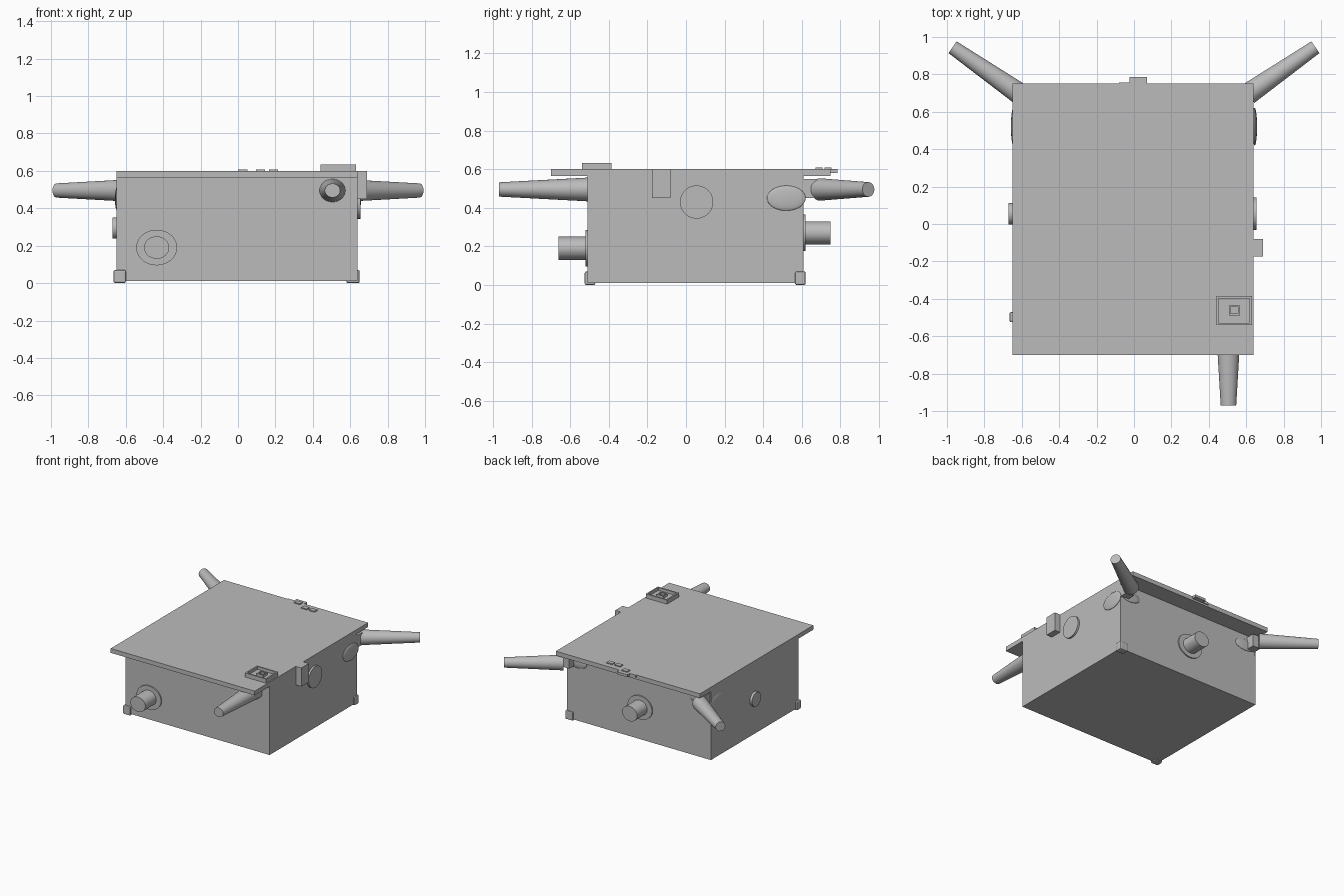
import bpy
from mathutils import Vector

cube = bpy.data.objects.get("Cube")
if cube:
    bpy.data.objects.remove(cube, do_unlink=True)

GREY = (0.5, 0.5, 0.5, 1.0)
mat = bpy.data.materials.new("plain grey")
mat.use_nodes = True
mat.diffuse_color = GREY
mat.node_tree.nodes["Principled BSDF"].inputs["Base Color"].default_value = GREY


def finish(name):
    ob = bpy.context.object
    ob.name = name
    ob.data.materials.append(mat)
    return ob


def box(name, x, y, z, bevel=0):
    """Block given as (min, max) along each axis."""
    spans = (x, y, z)
    bpy.ops.mesh.primitive_cube_add(size=1, location=[(a + b) / 2 for a, b in spans])
    ob = finish(name)
    ob.scale = [b - a for a, b in spans]
    bpy.ops.object.transform_apply(location=False, rotation=False, scale=True)
    if bevel:
        mod = ob.modifiers.new("soft edges", "BEVEL")
        mod.width, mod.segments = bevel, 2
    return ob


def rod(name, start, end, r1, r2=None, stretch=1.0):
    """Round bar from start to end, optionally tapered and widened sideways."""
    a, b = Vector(start), Vector(end)
    bpy.ops.mesh.primitive_cone_add(vertices=40, radius1=r1, radius2=r2 or r1,
                                    depth=(b - a).length, location=(a + b) / 2)
    ob = finish(name)
    ob.rotation_euler = (b - a).to_track_quat("Z", "Y").to_euler()
    ob.scale.x = stretch
    bpy.ops.object.shade_smooth_by_angle()
    return ob


def lens(name, centre, radii):
    """Shallow rounded swelling on a wall."""
    bpy.ops.mesh.primitive_uv_sphere_add(segments=32, ring_count=16, location=centre)
    ob = finish(name)
    ob.scale = radii
    bpy.ops.object.shade_smooth()
    return ob


def frame(name, x, y, z, wall):
    """Low rectangular rim with an open middle."""
    (x0, x1), (y0, y1) = x, y
    box(name + "_front", x, (y0, y0 + wall), z)
    box(name + "_back", x, (y1 - wall, y1), z)
    box(name + "_right", (x0, x0 + wall), (y0 + wall, y1 - wall), z)
    box(name + "_left", (x1 - wall, x1), (y0 + wall, y1 - wall), z)


# Main case and overhanging lid
box("case", (-0.65, 0.64), (-0.51, 0.61), (0.01, 0.57))
box("lid", (-0.65, 0.64), (-0.70, 0.75), (0.565, 0.60))

# Carrying handles: one at the front, two splayed at the rear corners
rod("front_handle", (0.505, -0.50, 0.495), (0.505, -0.97, 0.495), 0.062, 0.037, 1.12)
for side, label in ((1, "left"), (-1, "right")):
    rod(f"rear_handle_{label}", (side * 0.61, 0.695, 0.495),
        (side * 0.97, 0.945, 0.495), 0.058, 0.038)
    box(f"handle_mount_{label}", sorted((side * 0.57, side * 0.64)),
        (0.60, 0.68), (0.45, 0.55))
    lens(f"side_socket_{label}", (side * 0.645, 0.52, 0.45), (0.013, 0.10, 0.065))
    lens(f"rear_socket_{label}", (side * 0.55, 0.61, 0.48), (0.09, 0.012, 0.045))

# Pipe stubs with thin flanges
for label, x, z, wall, tip in (("front", -0.435, 0.19, -0.51, -0.66),
                               ("rear", -0.02, 0.27, 0.61, 0.75)):
    out = 0.01 if tip > 0 else -0.01
    rod(f"{label}_pipe", (x, wall, z), (x, tip, z), 0.06, stretch=1.12)
    rod(f"{label}_flange", (x, wall - out, z), (x, wall + out, z), 0.095, stretch=1.15)

# Round plates on the sides
rod("left_disc", (0.63, 0.055, 0.43), (0.655, 0.055, 0.43), 0.086)
rod("right_disc", (-0.64, 0.055, 0.295), (-0.67, 0.055, 0.295), 0.057)

# Side and rear latches
box("side_latch", (0.63, 0.69), (-0.175, -0.08), (0.45, 0.60))
box("rear_latch", (-0.025, 0.07), (0.74, 0.785), (0.58, 0.60))
box("rear_tab", (-0.08, -0.02), (0.74, 0.757), (0.58, 0.60))

# Corner feet
box("front_foot", (-0.665, -0.60), (-0.525, -0.47), (0, 0.07), 0.008)
box("rear_foot", (0.58, 0.65), (0.565, 0.62), (0, 0.07), 0.008)

# Recessed control tray with a small square socket
frame("tray_rim", (0.44, 0.63), (-0.54, -0.385), (0.60, 0.633), 0.012)
box("tray_floor", (0.445, 0.625), (-0.535, -0.39), (0.595, 0.61))
frame("tray_socket", (0.507, 0.567), (-0.488, -0.435), (0.605, 0.628), 0.01)

# Small buttons near the rear edge
for i, (x, y) in enumerate(((0.025, 0.735), (0.12, 0.69), (0.19, 0.69))):
    box(f"button_{i + 1}", (x - 0.025, x + 0.025), (y - 0.018, y + 0.018), (0.595, 0.608))
